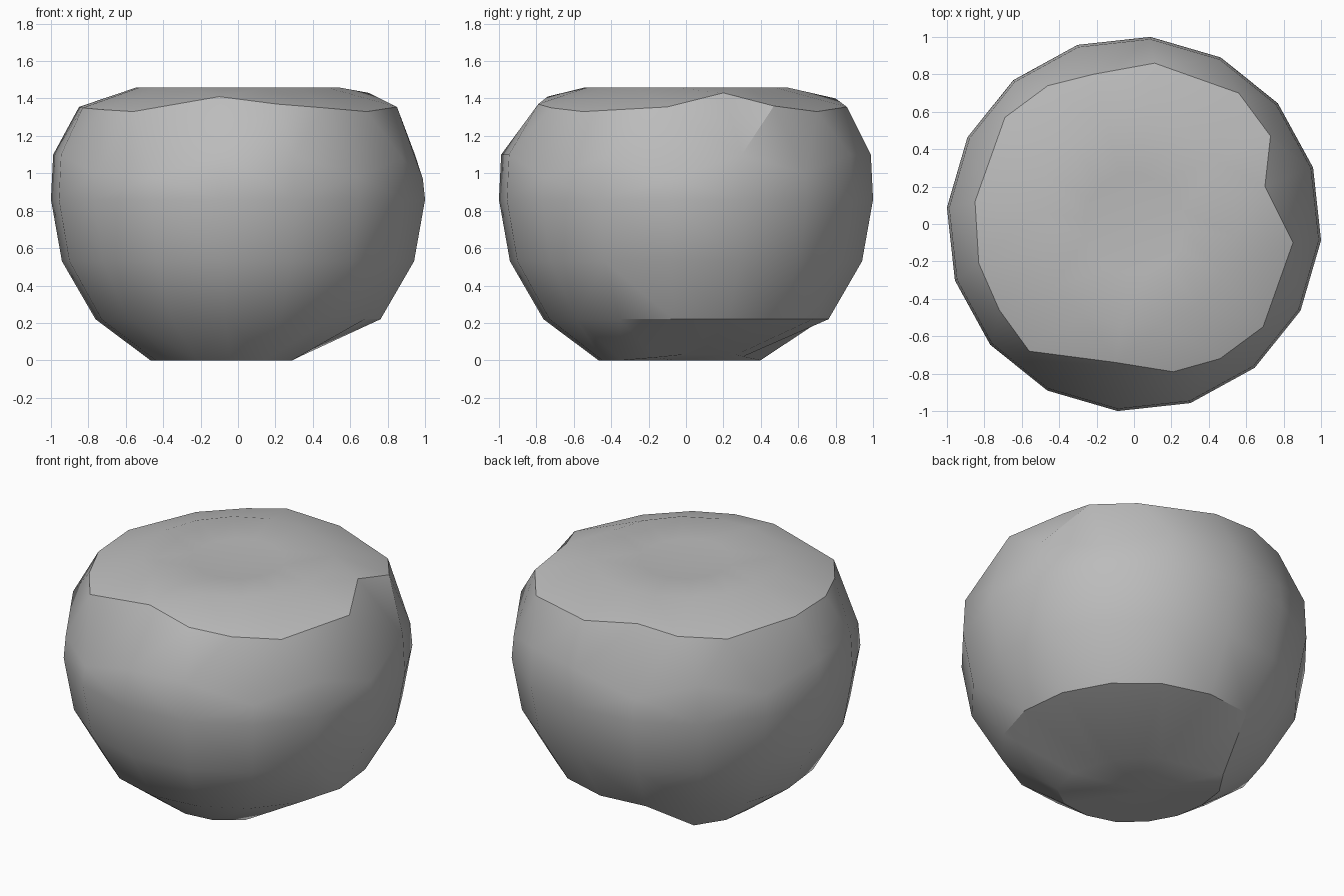
import bpy
import bmesh
import math

cube = bpy.data.objects.get("Cube")
if cube:
    bpy.data.objects.remove(cube, do_unlink=True)

SIDES = 16


def polar(r, degrees, z):
    a = math.radians(degrees)
    return (r * math.cos(a), r * math.sin(a), z)


def even_ring(r, z, offset=-5):
    return [polar(r, offset + i * 360 / SIDES, z) for i in range(SIDES)]


# Uneven foot: shallow undercut on the back left side
foot_r = [.26, .23, .22, .23, .27, .32, .52, .50, .47, .46, .46, .47, .47, .47, .45, .36]
foot_z = [.03, .03, .03, .03, .03, .02] + [0] * 9 + [.015]
foot = [polar(r, -5 + i * 22.5, z) for i, (r, z) in enumerate(zip(foot_r, foot_z))]

# Shoulder alternates in height
shoulder_z = [.97, 1.1, 1.0, 1.1, 1.1, 1.0, 1.1, 1.0, 1.1, 1.1, 1.0, .98, 1.1, 1.1, .98, 1.08]
shoulder = [polar(.992, -5 + i * 22.5, z) for i, z in enumerate(shoulder_z)]

# Irregular sharp rim
rim = [(.85, -.10, 1.355), (.70, .20, 1.43), (.73, .47, 1.36), (.56, .70, 1.33),
       (.11, .86, 1.355), (-.22, .80, 1.40), (-.46, .74, 1.36), (-.69, .57, 1.34),
       (-.85, .12, 1.355), (-.83, -.21, 1.35), (-.72, -.46, 1.34), (-.56, -.68, 1.33),
       (-.10, -.74, 1.41), (.21, -.79, 1.37), (.46, -.72, 1.35), (.69, -.55, 1.33)]

rings = [foot, even_ring(.765, .22), even_ring(.945, .53), even_ring(1.004, .86),
         shoulder, rim, even_ring(.55, 1.458, -7), even_ring(.27, 1.445, -7)]

# Loft the rings and close both ends
bm = bmesh.new()
loops = [[bm.verts.new(p) for p in ring] for ring in rings]
for low, high in zip(loops, loops[1:]):
    for i in range(SIDES):
        j = (i + 1) % SIDES
        bm.faces.new((low[i], low[j], high[j], high[i]))
for loop, tip in ((loops[0], (-.1, -.06, 0)), (loops[-1], (0, 0, 1.435))):
    centre = bm.verts.new(tip)
    for i in range(SIDES):
        bm.faces.new((loop[i], loop[(i + 1) % SIDES], centre))
bmesh.ops.recalc_face_normals(bm, faces=bm.faces)
bmesh.ops.triangulate(bm, faces=[f for f in bm.faces if len(f.verts) == 4])

mesh = bpy.data.meshes.new("stone_body")
bm.to_mesh(mesh)
bm.free()
body = bpy.data.objects.new("stone_body", mesh)
bpy.context.scene.collection.objects.link(body)

# Plain grey stone
grey = bpy.data.materials.new("stone grey")
grey.use_nodes = True
colour = (.5, .5, .5, 1)
grey.diffuse_color = colour
grey.node_tree.nodes["Principled BSDF"].inputs["Base Color"].default_value = colour
mesh.materials.append(grey)

# Smooth sides with a crisp rim
bpy.ops.object.select_all(action='DESELECT')
body.select_set(True)
bpy.context.view_layer.objects.active = body
bpy.ops.object.shade_smooth_by_angle(angle=math.radians(30))
